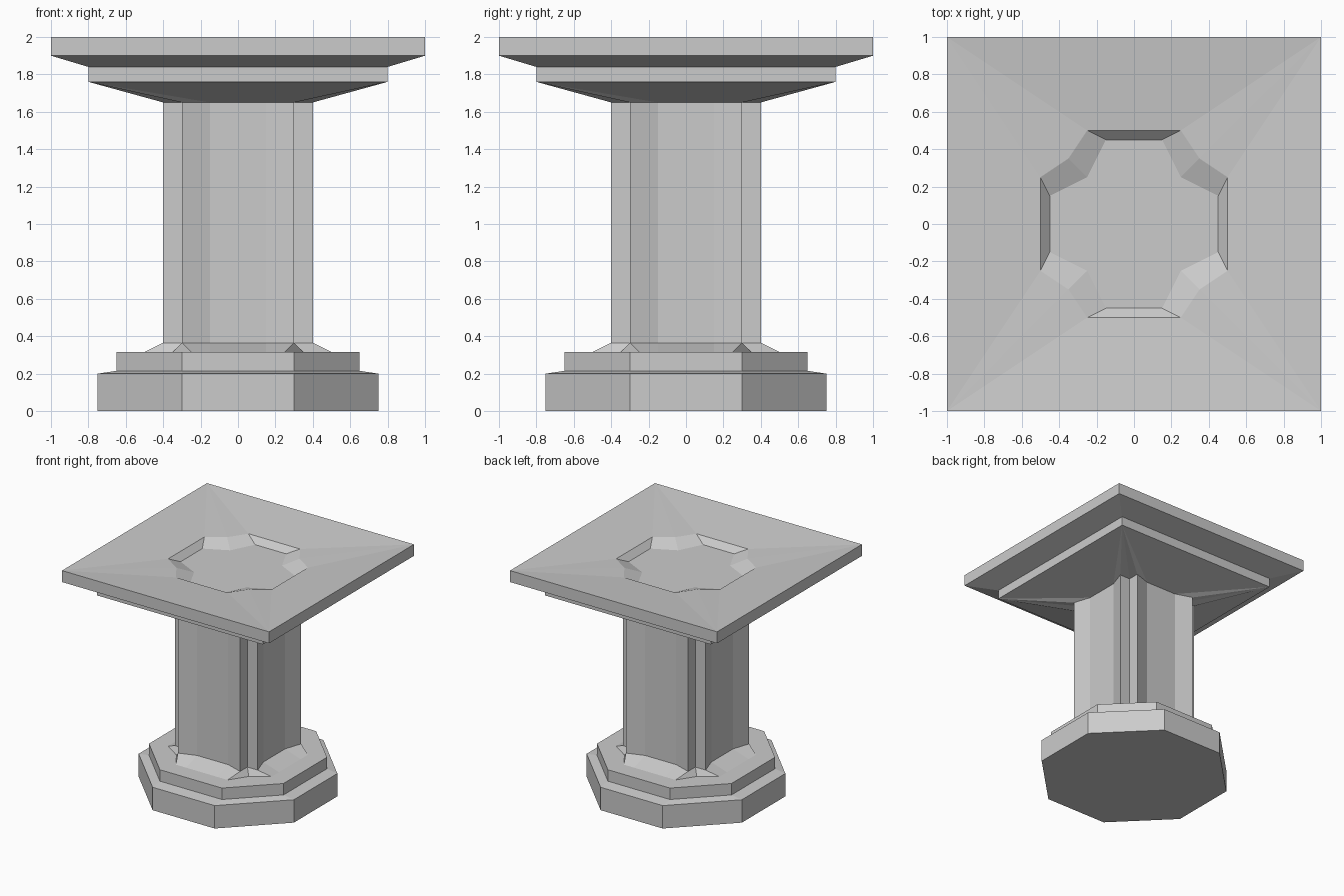
import bpy

if "Cube" in bpy.data.objects:
    bpy.data.objects.remove(bpy.data.objects["Cube"])


def ring(z, p1, p2, c):
    """Four-fold symmetric 20-point ring: p1, p2 and diagonal point (c, c), mirrored."""
    quarter = [p1, p2, (c, c), p2[::-1], p1[::-1]]
    pts = []
    for _ in range(4):
        pts += [(x, y, z) for x, y in quarter]
        quarter = [(-y, x) for x, y in quarter]
    return pts


def octagon(z, r, half):
    m = (r + half) / 2
    return ring(z, (r, half / 2), (r, half), m)


def square(z, r):
    return ring(z, (r, r), (r, r), r)


def shaft_ring(z):
    return ring(z, (0.35, 0.15), (0.4, 0.3), 0.3)


def loft(name, rings, cap_bottom=False, cap_top=False):
    verts, index, faces = [], {}, []

    def vid(p):
        key = tuple(round(v, 4) for v in p)
        if key not in index:
            index[key] = len(verts)
            verts.append(key)
        return index[key]

    def add(points):
        ids = list(dict.fromkeys(vid(p) for p in points))
        if len(ids) > 2:
            faces.append(ids)

    for lo, hi in zip(rings, rings[1:]):
        for i in range(len(lo)):
            j = (i + 1) % len(lo)
            add([lo[i], lo[j], hi[j], hi[i]])
    if cap_bottom:
        add(rings[0][::-1])
    if cap_top:
        add(rings[-1])
    mesh = bpy.data.meshes.new(name)
    mesh.from_pydata(verts, [], faces)
    mesh.update()
    obj = bpy.data.objects.new(name, mesh)
    bpy.context.collection.objects.link(obj)


# Stepped octagonal base with a sloped skirt up to the shaft
loft("base", [
    octagon(0.0, 0.75, 0.3),
    octagon(0.2, 0.75, 0.3),
    octagon(0.215, 0.65, 0.3),
    octagon(0.315, 0.65, 0.3),
    ring(0.315, (0.5, 0.15), (0.5, 0.25), 0.35),
    shaft_ring(0.365),
], cap_bottom=True)

# Shaft with notched corners and hollowed sides
loft("shaft", [shaft_ring(0.365), shaft_ring(1.65)])

# Square stepped capital with a dished top and a central recess
loft("capital", [
    shaft_ring(1.65),
    square(1.76, 0.8),
    square(1.84, 0.8),
    square(1.9, 1.0),
    square(2.0, 1.0),
    ring(1.95, (0.5, 0.25), (0.5, 0.25), 0.35),
    ring(1.9, (0.45, 0.15), (0.45, 0.15), 0.25),
], cap_top=True)
